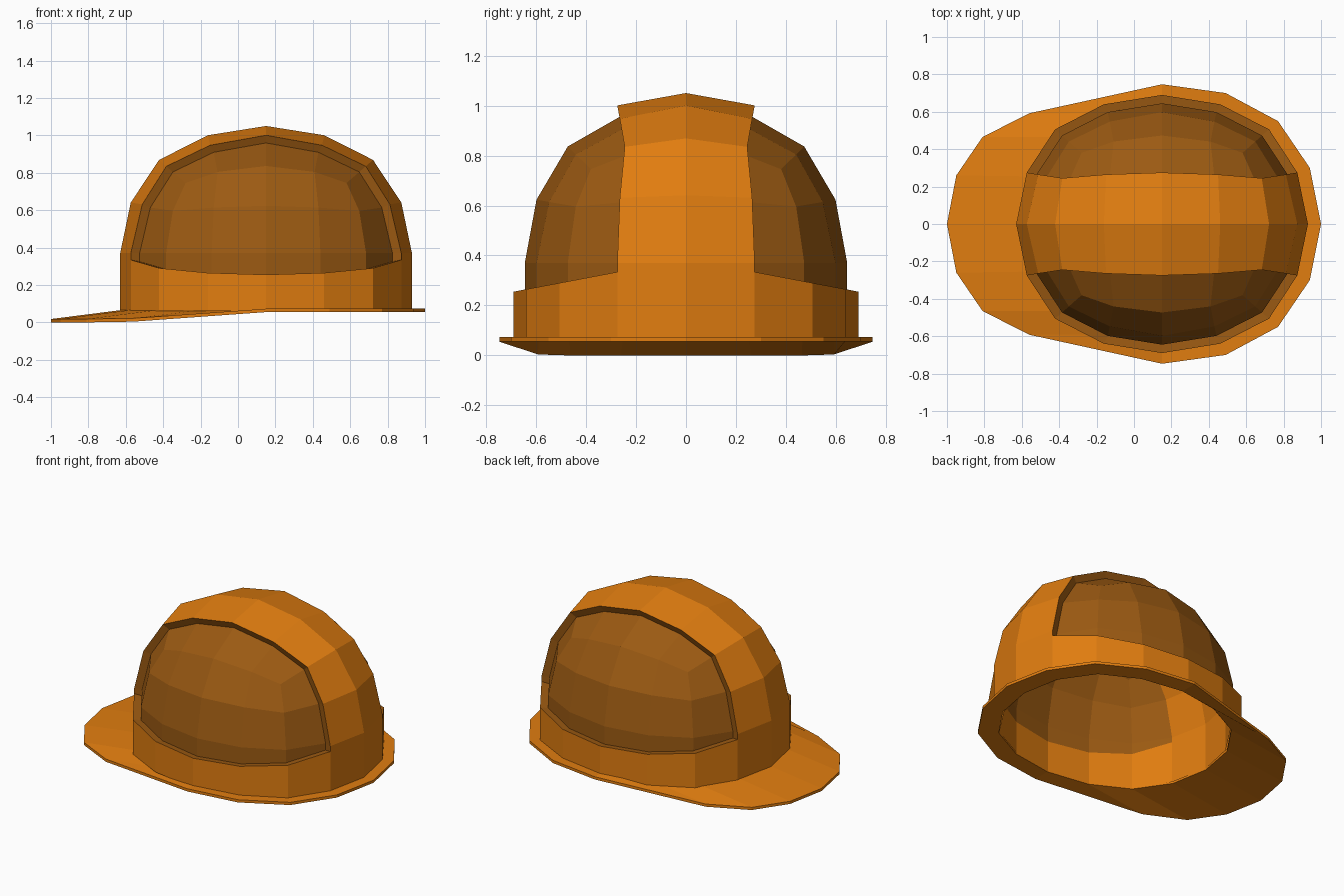
import bpy, bmesh
from mathutils import Vector

if "Cube" in bpy.data.objects:
    bpy.data.objects.remove(bpy.data.objects["Cube"])

CX, ZC = 0.15, 0.37                      # dome centre
RAD = Vector((0.78, 0.69, 0.68))         # dome radii


def material(name, rgb):
    m = bpy.data.materials.new(name)
    m.diffuse_color = (*rgb, 1)
    m.use_nodes = True
    m.node_tree.nodes["Principled BSDF"].inputs["Base Color"].default_value = m.diffuse_color
    return m


MATS = [material("orange", (0.75, 0.205, 0.005)),
        material("dark orange", (0.33, 0.102, 0.006))]


def finish(bm, name):
    me = bpy.data.meshes.new(name)
    bm.to_mesh(me)
    bm.free()
    for m in MATS:
        me.materials.append(m)
    ob = bpy.data.objects.new(name, me)
    bpy.context.collection.objects.link(ob)
    return ob


def rounded(p):
    """Map a point of a gridded cube to the slightly boxy unit sphere."""
    a = [abs(c) for c in p]
    k = a.index(max(a))
    i, j = [n for n in range(3) if n != k]
    q = p.copy()
    for u, v in ((i, j), (j, i)):
        if 0.4 < a[u] < 0.6:
            q[u] = p[u] * (0.86 + 0.18 * a[v] ** 2)
    c, b, _ = sorted(a)
    return q.normalized() * (1 + 0.037 * b * b * (1 - 0.4 * c))


def extrude_rim(bm, height):
    rim = [e for e in bm.edges if e.is_boundary]
    geom = bmesh.ops.extrude_edge_only(bm, edges=rim)["geom"]
    for v in geom:
        if isinstance(v, bmesh.types.BMVert):
            v.co.z = height(v.co)
    return [f for f in geom if isinstance(f, bmesh.types.BMFace)]


def dome():
    """Dome surface with the side panels marked as material 1."""
    bm = bmesh.new()
    bmesh.ops.create_cube(bm, size=2)
    bmesh.ops.subdivide_edges(bm, edges=bm.edges[:], cuts=3, use_grid_fill=True)
    bmesh.ops.delete(bm, geom=[v for v in bm.verts if v.co.z < -0.1], context='VERTS')
    for f in bm.faces:
        f.material_index = int(abs(f.calc_center_median().y) > 0.5)
    for v in bm.verts:
        r = rounded(v.co)
        v.co = Vector((CX + r.x * RAD.x, r.y * RAD.y, ZC + r.z * RAD.z))
    # straight skirt: lower strip of the panels, then the plain band
    for f in extrude_rim(bm, lambda c: min(0.335, 0.335 - 0.19 * (abs(c.y) - 0.27))):
        f.material_index = int(abs(f.calc_center_median().y) > 0.28)
    for f in extrude_rim(bm, lambda c: 0.06):
        f.material_index = 0
    bmesh.ops.recalc_face_normals(bm, faces=bm.faces[:])
    if sum(f.normal.z for f in bm.faces) < 0:
        bmesh.ops.reverse_faces(bm, faces=bm.faces[:])
    return bm


def shrink(verts, s):
    c = Vector((CX, 0, ZC))
    for v in verts:
        v.co = c + (v.co - c) * s


# outer shell with recessed side panels
bm = dome()
panels = [f for f in bm.faces if f.material_index == 1]
walls = bmesh.ops.inset_region(bm, faces=panels, thickness=0.0005, depth=0)["faces"]
for f in walls:
    f.material_index = 1
inner = {v for f in panels for v in f.verts}
shrink(inner, 0.935)
for v in inner:
    if v.co.z < ZC - 0.01:
        v.co.z -= 0.012
finish(bm, "helmet_shell")

# inside surface
bm = dome()
shrink(bm.verts, 0.915)
for v in bm.verts:
    if v.co.z < 0.12:
        v.co.z = 0.06
bmesh.ops.reverse_faces(bm, faces=bm.faces[:])
finish(bm, "helmet_inside")

# brim: outer edge (x, y, z) from back to front, and the dome ring it meets
EDGE = [(1, 0, .055), (.94, .3, .055), (.77, .55, .055), (.49, .70, .055), (.15, .747, .055),
        (-.56, .592, .004), (-.81, .465, 0), (-.95, .26, 0), (-1, 0, 0)]
UNIT = [(1, 0), (.936, .4), (.733, .733), (.397, .93), (0, 1)]
UNIT += [(-x, y) for x, y in UNIT[-2::-1]]
HOLE = [(CX + x * RAD.x * 0.92, y * RAD.y * 0.92, 0.055) for x, y in UNIT]


def full(half):
    return half + [(x, -y, z) for x, y, z in half[-2:0:-1]]


bm = bmesh.new()
T = 0.018
rings = []
for pts, dz in ((HOLE, 0), (EDGE, 0), (EDGE, T), (HOLE, T)):
    rings.append([bm.verts.new((x, y, z + dz)) for x, y, z in full(pts)])
n = len(rings[0])
for r in range(4):
    a, b = rings[r], rings[(r + 1) % 4]
    for i in range(n):
        j = (i + 1) % n
        bm.faces.new((a[i], a[j], b[j], b[i]))
bmesh.ops.recalc_face_normals(bm, faces=bm.faces[:])
finish(bm, "brim")
